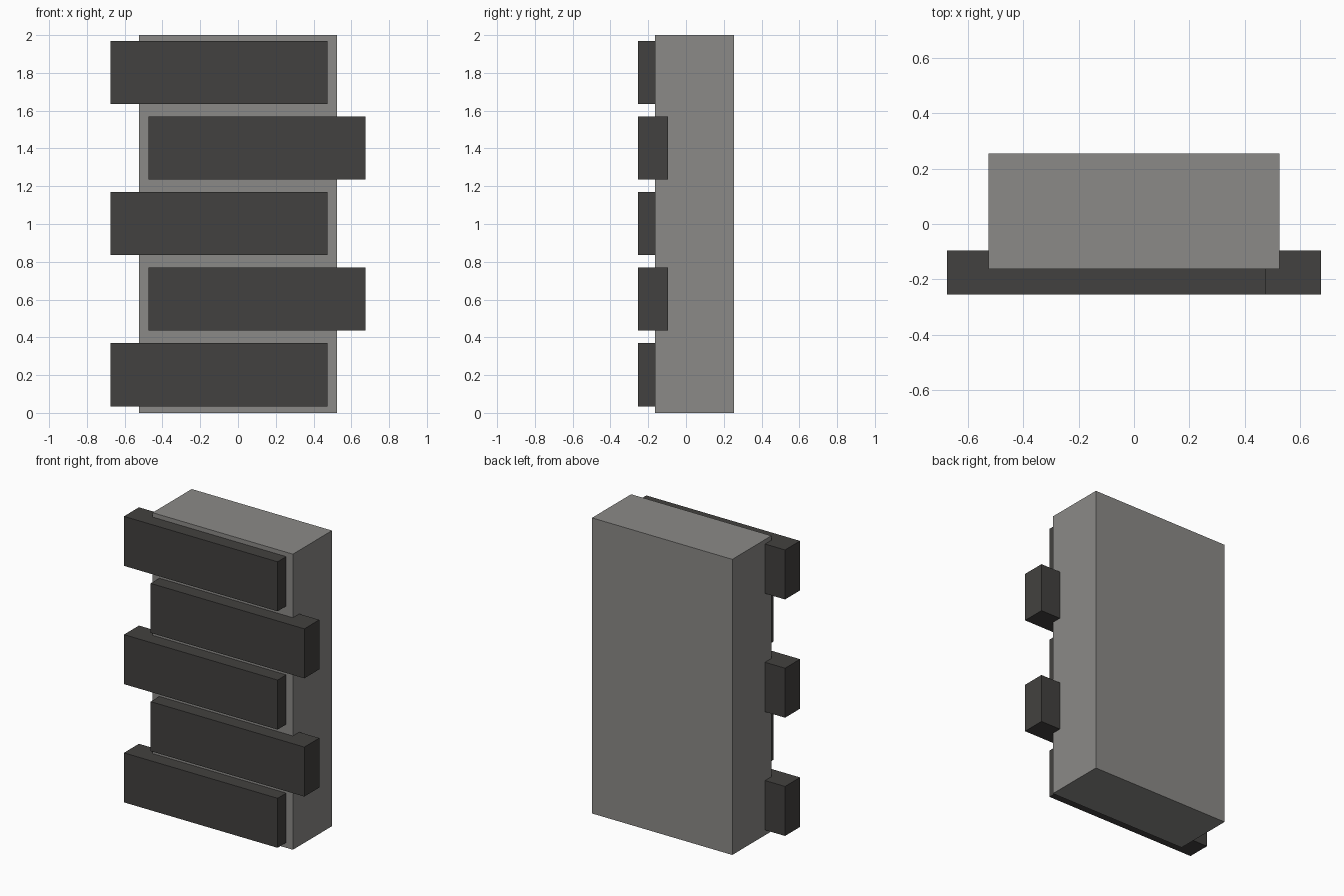
import bpy

if "Cube" in bpy.data.objects:
    bpy.data.objects.remove(bpy.data.objects["Cube"])


def material(name, rgb):
    m = bpy.data.materials.new(name)
    m.diffuse_color = (*rgb, 1)
    m.use_nodes = True
    m.node_tree.nodes["Principled BSDF"].inputs["Base Color"].default_value = m.diffuse_color
    return m


def box(name, lo, hi, mat):
    bpy.ops.mesh.primitive_cube_add(size=1, location=[(a + b) / 2 for a, b in zip(lo, hi)])
    ob = bpy.context.object
    ob.name = name
    ob.scale = [b - a for a, b in zip(lo, hi)]
    bpy.ops.object.transform_apply(location=False, rotation=False, scale=True)
    ob.data.materials.append(mat)
    return ob


grey = material("body_grey", (0.26, 0.255, 0.245))
dark = material("slat_dark", (0.055, 0.053, 0.05))

# Upright block
box("body", (-0.525, -0.163, 0), (0.525, 0.255, 2), grey)

# Front slats, shifted alternately left and right, sunk into the block
for i in range(5):
    x = -0.1 if i % 2 == 0 else 0.1
    z = 0.035 + 0.4 * i
    box(f"slat_{i + 1}", (x - 0.575, -0.255, z), (x + 0.575, -0.095, z + 0.335), dark)
